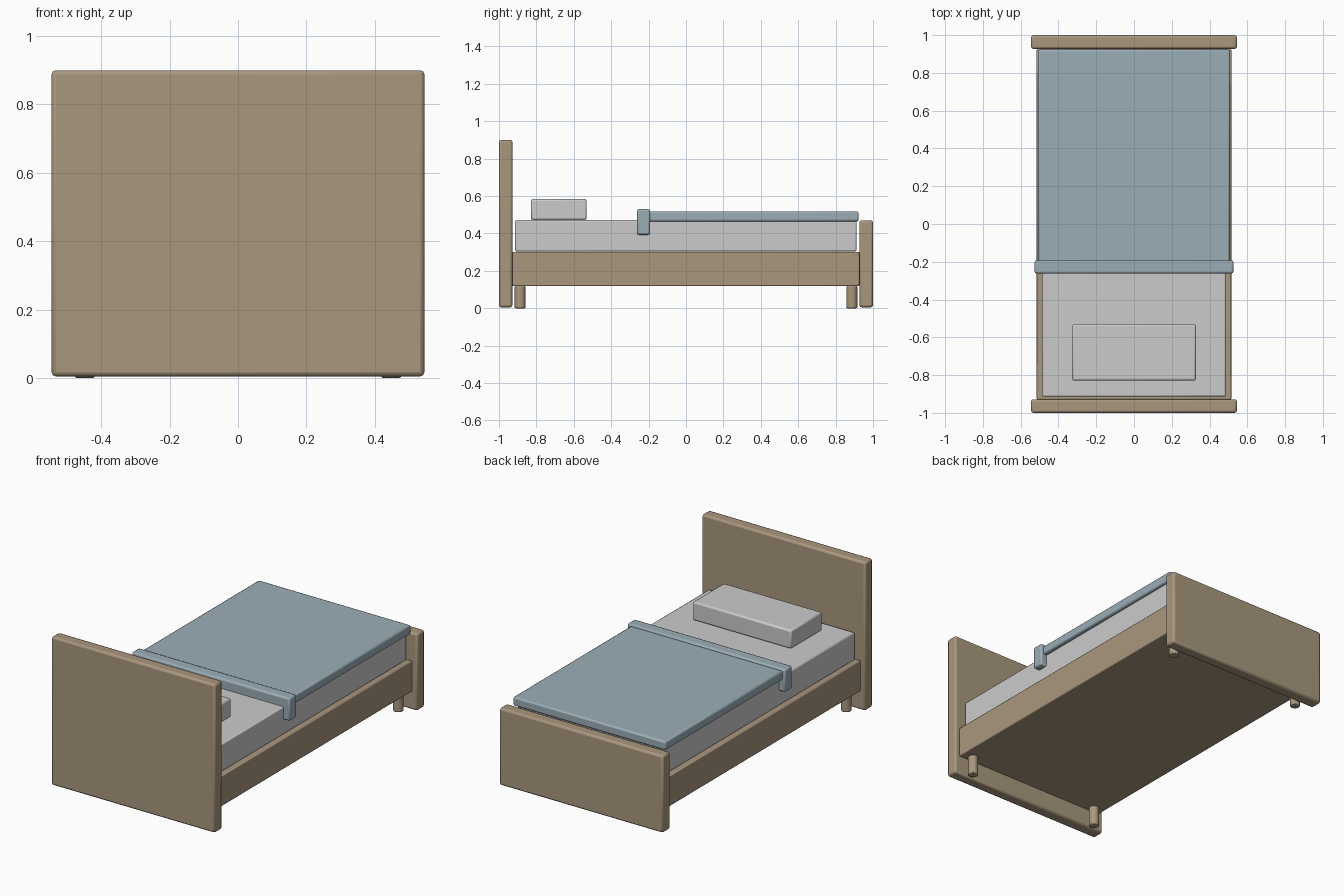
import bpy

if "Cube" in bpy.data.objects:
    bpy.data.objects.remove(bpy.data.objects["Cube"])


def material(name, rgb):
    m = bpy.data.materials.new(name)
    m.diffuse_color = (*rgb, 1)
    m.use_nodes = True
    m.node_tree.nodes["Principled BSDF"].inputs["Base Color"].default_value = m.diffuse_color
    return m


wood = material("wood", (0.40, 0.31, 0.21))
blue = material("blue_fabric", (0.33, 0.42, 0.47))


def finish(ob, name, mat, bevel):
    ob.name = name
    if mat:
        ob.data.materials.append(mat)
    mod = ob.modifiers.new("soft_edges", 'BEVEL')
    mod.width = bevel
    mod.segments = 2
    mod.limit_method = 'ANGLE'
    bpy.ops.object.shade_smooth_by_angle()


def box(name, half_x, y, z, mat=None, bevel=0.01):
    """Rounded box centred on x, spanning the given y and z ranges."""
    bpy.ops.mesh.primitive_cube_add(size=1, location=(0, sum(y) / 2, sum(z) / 2))
    ob = bpy.context.object
    ob.scale = (2 * half_x, y[1] - y[0], z[1] - z[0])
    bpy.ops.object.transform_apply(location=False, rotation=False, scale=True)
    finish(ob, name, mat, bevel)


# Wooden frame
box("headboard", 0.545, (-1.0, -0.928), (0.005, 0.90), wood, 0.012)
box("footboard", 0.545, (0.927, 1.0), (0.005, 0.47), wood, 0.012)
box("bed_base", 0.515, (-0.93, 0.927), (0.118, 0.302), wood, 0.006)

# Round feet at the four corners
for sx, side in ((-1, "left"), (1, "right")):
    for sy, end in ((-1, "head"), (1, "foot")):
        bpy.ops.mesh.primitive_cylinder_add(
            vertices=20, radius=0.029, depth=0.12,
            location=(sx * 0.448, sy * 0.887, 0.06))
        finish(bpy.context.object, f"{end}_{side}_leg", wood, 0.006)

# Bedding
box("mattress", 0.487, (-0.914, 0.912), (0.304, 0.471), None, 0.008)
box("pillow", 0.328, (-0.829, -0.531), (0.472, 0.584), None, 0.01)
box("blanket", 0.508, (-0.21, 0.923), (0.464, 0.518), blue, 0.01)
box("blanket_fold", 0.526, (-0.262, -0.192), (0.393, 0.53), blue, 0.01)
